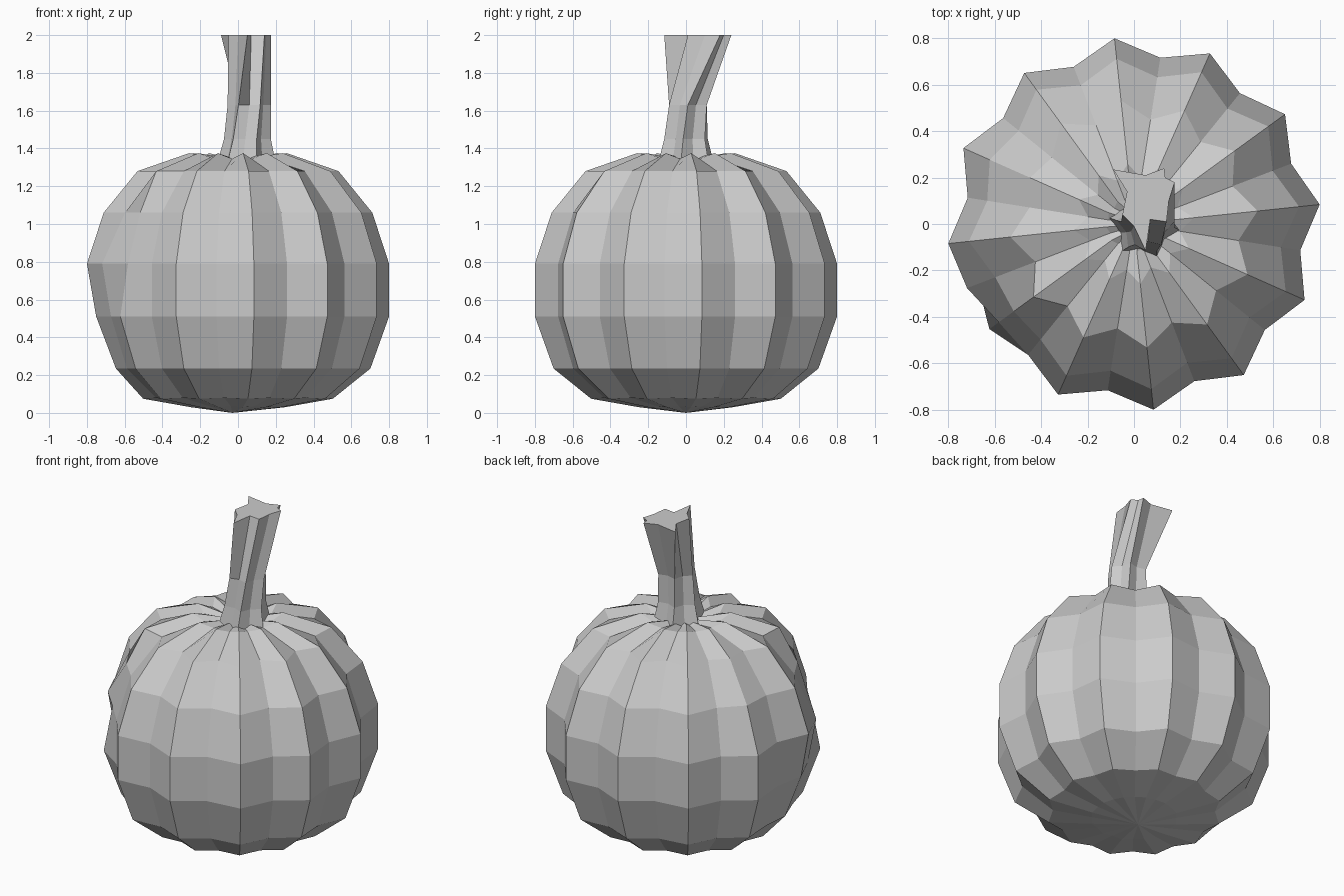
import bpy, bmesh
from math import sin, cos, radians

if "Cube" in bpy.data.objects:
    bpy.data.objects.remove(bpy.data.objects["Cube"])


def skin(name, rings, bottom=None, top=None):
    """Join closed rings of equal length, with optional centre points."""
    bm = bmesh.new()
    vr = [[bm.verts.new(p) for p in r] for r in rings]
    n = len(vr[0])
    for a, b in zip(vr, vr[1:]):
        for i in range(n):
            j = (i + 1) % n
            bm.faces.new((a[i], a[j], b[j], b[i]))
    for ring, point in ((vr[0], bottom), (vr[-1], top)):
        if point:
            c = bm.verts.new(point)
            for i in range(n):
                bm.faces.new((ring[i], ring[(i + 1) % n], c))
        else:
            bm.faces.new(ring)
    bmesh.ops.recalc_face_normals(bm, faces=bm.faces[:])
    me = bpy.data.meshes.new(name)
    bm.to_mesh(me)
    bm.free()
    ob = bpy.data.objects.new(name, me)
    bpy.context.collection.objects.link(ob)
    return ob


# Ribbed body: ridge radius, ridge z, valley radius, valley z
profile = [
    (0.25, 0.03, 0.24, 0.035),
    (0.505, 0.075, 0.465, 0.08),
    (0.705, 0.235, 0.64, 0.235),
    (0.804, 0.51, 0.725, 0.51),
    (0.804, 0.79, 0.725, 0.79),
    (0.715, 1.06, 0.64, 1.06),
    (0.535, 1.28, 0.455, 1.28),
    (0.26, 1.375, 0.20, 1.345),
    (0.12, 1.355, 0.11, 1.335),
]
# Dents on the left side: (ring, rib index) -> radius
dents = {
    (2, 12): 0.65, (3, 12): 0.755,
    (2, 13): 0.63, (3, 13): 0.72, (4, 13): 0.77,
    (2, 14): 0.67, (3, 14): 0.77, (4, 14): 0.72, (5, 14): 0.64,
    (5, 10): 0.68, (6, 10): 0.49,
}
body = []
for k, (r1, z1, r2, z2) in enumerate(profile):
    ring = []
    for i in range(24):
        a = radians(6 + 15 * i)
        r, z = (r1, z1) if i % 2 == 0 else (r2, z2)
        r = dents.get((k, i), r)
        ring.append((r * cos(a), r * sin(a), z))
    body.append(ring)
skin("pumpkin_body", body, bottom=(-0.03, 0, 0), top=(0.04, 0, 1.33))


# Twisted star-shaped stem
def star(cx, cy, z, tip, notch, start):
    pts = []
    for i in range(12):
        a = radians(start + 30 * i)
        r = tip if i % 2 == 0 else notch
        pts.append((cx + r * cos(a), cy + r * sin(a), z))
    return pts


cut = [(0.05, -0.115), (0.07, 0.02), (0.14, 0.01), (0.15, 0.10),
       (0.175, 0.18), (0.135, 0.20), (0.13, 0.24), (0.05, 0.21),
       (-0.09, 0.235), (-0.03, 0.14), (-0.05, 0.04), (0.0, -0.01)]
stem = [
    star(0.045, 0.0, 1.33, 0.155, 0.11, -130),
    star(0.05, 0.0, 1.45, 0.125, 0.09, -127),
    star(0.06, 0.01, 1.63, 0.115, 0.085, -120),
    [(x, y, 2.0) for x, y in cut],
]
skin("stem", stem)
